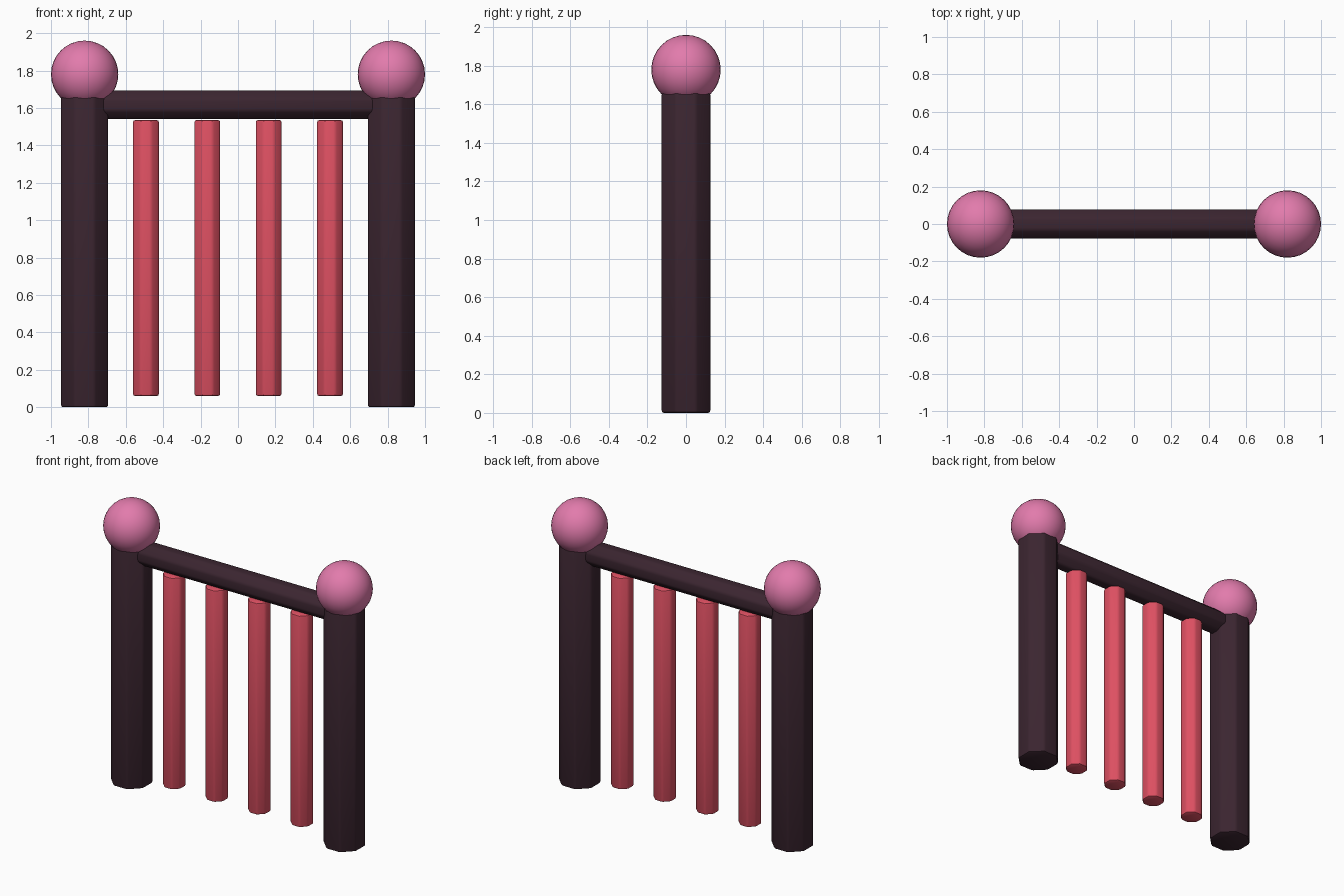
import bpy, bmesh, math
from mathutils import Matrix

if "Cube" in bpy.data.objects:
    bpy.data.objects.remove(bpy.data.objects["Cube"])


def material(name, rgb):
    m = bpy.data.materials.new(name)
    lin = [(c / 255 / 12.92) if c / 255 <= 0.04045 else ((c / 255 + 0.055) / 1.055) ** 2.4 for c in rgb]
    m.diffuse_color = (*lin, 1)
    m.use_nodes = True
    m.node_tree.nodes["Principled BSDF"].inputs["Base Color"].default_value = m.diffuse_color
    return m


DARK = material("dark plum", (59, 37, 48))
RED = material("rose red", (222, 80, 98))
PINK = material("pink", (226, 123, 172))


def finish(name, bm, mat):
    """Turn a bmesh into a smooth-shaded object with sharp edges kept."""
    mesh = bpy.data.meshes.new(name)
    bm.to_mesh(mesh)
    bm.free()
    mesh.materials.append(mat)
    ob = bpy.data.objects.new(name, mesh)
    bpy.context.collection.objects.link(ob)
    bpy.ops.object.select_all(action='DESELECT')
    ob.select_set(True)
    bpy.context.view_layer.objects.active = ob
    bpy.ops.object.shade_smooth_by_angle(angle=math.radians(30))
    return ob


def rod(name, mat, half_width, length, centre, bevel, along_x=False):
    """Eight-sided rod with flats on the axes and softened edges."""
    bm = bmesh.new()
    r = half_width / math.cos(math.pi / 8)
    bmesh.ops.create_cone(bm, cap_ends=True, segments=8, radius1=r, radius2=r, depth=length)
    # Put a flat face, not a corner, on each axis
    if any(abs(v.co.x) < 1e-4 for v in bm.verts):
        bmesh.ops.rotate(bm, verts=bm.verts, matrix=Matrix.Rotation(math.pi / 8, 3, 'Z'))
    bmesh.ops.bevel(bm, geom=bm.edges[:], offset=bevel, segments=2, profile=0.5, affect='EDGES')
    if along_x:
        bmesh.ops.rotate(bm, verts=bm.verts, matrix=Matrix.Rotation(math.pi / 2, 3, 'Y'))
    bmesh.ops.translate(bm, verts=bm.verts, vec=centre)
    return finish(name, bm, mat)


POST_X = 0.82

# End posts with ball finials
for side, s in (("left", -1), ("right", 1)):
    rod(side + "_post", DARK, 0.126, 1.66, (s * POST_X, 0, 0.83), 0.012)
    ball = bmesh.new()
    bmesh.ops.create_uvsphere(ball, u_segments=32, v_segments=16, radius=0.18)
    bmesh.ops.translate(ball, verts=ball.verts, vec=(s * POST_X, 0, 1.78))
    finish(side + "_finial", ball, PINK)

# Top rail running into both posts
rod("top_rail", DARK, 0.077, 1.6, (0, 0, 1.617), 0.012, along_x=True)

# Evenly spaced balusters
for i in range(4):
    x = POST_X * (-0.6 + 0.4 * i)
    rod(f"baluster_{i + 1}", RED, 0.069, 1.475, (x, 0, 0.7975), 0.011)
